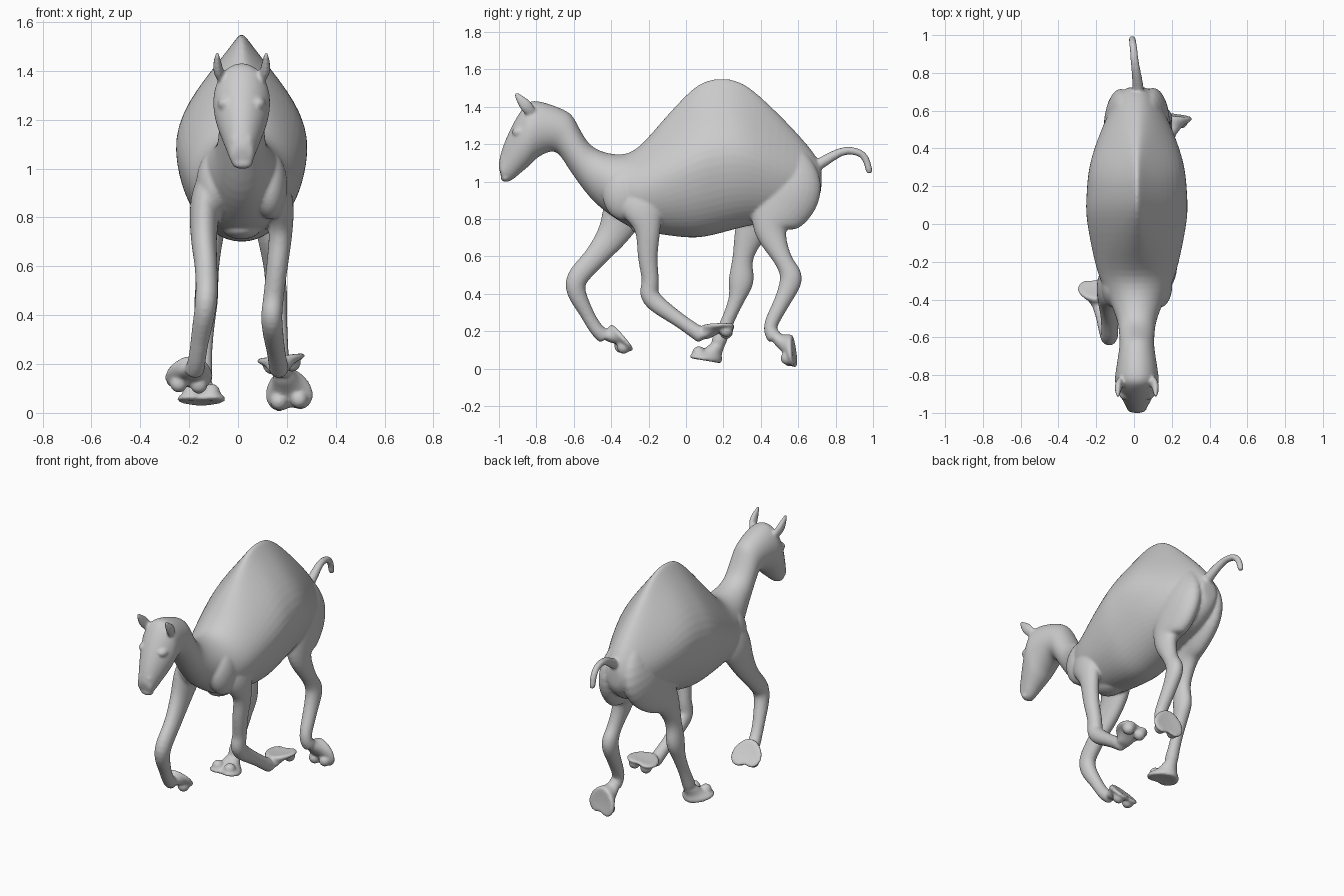
import bpy, bmesh, math
from mathutils import Vector as V, Matrix

if "Cube" in bpy.data.objects:
    bpy.data.objects.remove(bpy.data.objects["Cube"])

parts = []


def add(name, bm):
    """Turn a bmesh into a named, smoothed part."""
    bmesh.ops.recalc_face_normals(bm, faces=bm.faces)
    me = bpy.data.meshes.new(name)
    bm.to_mesh(me)
    bm.free()
    ob = bpy.data.objects.new(name, me)
    bpy.context.collection.objects.link(ob)
    ob.modifiers.new("subdivision", 'SUBSURF').levels = 1
    parts.append(ob)


def loft(name, rings):
    """Skin equal-length point rings and close both ends."""
    bm = bmesh.new()
    rows = [[bm.verts.new(p) for p in r] for r in rings]
    n = len(rows[0])
    for a, b in zip(rows, rows[1:]):
        for i in range(n):
            bm.faces.new((a[i], a[(i + 1) % n], b[(i + 1) % n], b[i]))
    bm.faces.new(rows[0])
    bm.faces.new(rows[-1])
    add(name, bm)


def spline(keys, steps=3):
    """Catmull-Rom through tuples of any length."""
    out = []
    for i in range(len(keys) - 1):
        a, b, c, d = (keys[min(max(i + o, 0), len(keys) - 1)] for o in (-1, 0, 1, 2))
        for j in range(steps):
            t = j / steps
            out.append([q + t / 2 * (r - p + t * (2 * p - 5 * q + 4 * r - s + t * (3 * (q - r) + s - p)))
                        for p, q, r, s in zip(a, b, c, d)])
    return out + [list(keys[-1])]


def circle(n):
    return [2 * math.pi * j / n - math.pi for j in range(n)]


def limb(name, keys, flat=1):
    """Tube through (x, y, z, radius); thick stretches are narrower sideways."""
    pts, rings = spline(keys), []
    for i, p in enumerate(pts):
        t = (V(pts[min(i + 1, len(pts) - 1)][:3]) - V(pts[max(i - 1, 0)][:3])).normalized()
        side = (V((1, 0, 0)) - t * t.x).normalized()
        deep, r = t.cross(side), p[3] * 1.03
        w = flat * min(r, .041 + .3 * (r - .04))
        rings.append([V(p[:3]) + side * w * math.cos(a) + deep * r * math.sin(a) for a in circle(14)])
    loft(name, rings)


def blob(name, loc, size):
    bm = bmesh.new()
    bmesh.ops.create_uvsphere(bm, u_segments=16, v_segments=10, radius=1,
                              matrix=Matrix.LocRotScale(V(loc), None, V(size)))
    add(name, bm)


def foot(name, ankle, sole, normal, toe):
    """Flared two-toed pad with toe knuckles; normal points out of the sole."""
    ankle, sole, nor = V(ankle), V(sole), V(normal).normalized()
    toe = (V(toe) - nor * V(toe).dot(nor)).normalized()
    lat, rings = nor.cross(toe), []
    for s, grow, lift in ((0, 0, 0), (.35, .15, 0), (.65, .45, .005), (.88, .85, .014),
                          (1, 1, .018), (1, 1, .002), (1, .8, 0), (1, .35, .004)):
        ring = []
        for a in circle(28):
            ca, sa = math.cos(a), math.sin(a)
            notch = 1 - .3 * math.exp(-(a / .3) ** 2)
            pad = (toe * .095 * ca + lat * (.098 + .02 * ca) * sa) * notch * grow
            stem = (toe * ca + lat * sa) * .038 * (1 - grow) * (s < 1)
            ring.append(ankle.lerp(sole, s) - nor * lift + pad + stem)
        rings.append(ring)
    loft(name, rings)
    for s in (-1, 1):
        blob(name + "_toe", sole - nor * .036 + toe * .035 + lat * s * .042, (.037, .037, .037))


# Torso, neck and head: (top y, top z, bottom y, bottom z, half width)
trunk = [(.725, 1.05, .725, .96, .04), (.70, 1.13, .69, .88, .085), (.58, 1.275, .56, .80, .16),
         (.40, 1.455, .38, .77, .232), (.28, 1.54, .27, .745, .26), (.16, 1.553, .16, .715, .27),
         (.04, 1.505, .04, .695, .272), (-.14, 1.31, -.13, .715, .24), (-.28, 1.16, -.26, .74, .205),
         (-.41, 1.15, -.36, .79, .155), (-.52, 1.20, -.505, .90, .103), (-.59, 1.325, -.635, 1.08, .093),
         (-.64, 1.38, -.70, 1.165, .095), (-.80, 1.435, -.79, 1.13, .115), (-.865, 1.405, -.83, 1.09, .115),
         (-.935, 1.29, -.89, 1.04, .086), (-.985, 1.17, -.94, 1.0, .058), (-1.005, 1.08, -.98, 1.0, .047)]
rings = []
for yt, zt, yb, zb, w in spline(trunk, 2):
    top, bot = V((.015, yt, zt)), V((.015, yb, zb))
    mid = (top + bot) / 2
    # the higher the hump, the sharper its ridge
    taper = min(max((zt - 1.1) * 1.9, 0), .8) if yt > -.45 else 0
    rings.append([mid + (top - mid) * math.sin(a)
                  + V((w * math.cos(a) * (1 - taper * max(math.sin(a), 0) ** 1.5), 0, 0)) for a in circle(28)])
loft("trunk", rings)

# Front legs: right folded back, left reaching forward
limb("front_leg_right", [(.10, -.28, 1.02, .10), (.16, -.24, .88, .12), (.175, -.205, .75, .07),
                         (.16, -.205, .6, .053), (.145, -.19, .47, .046), (.138, -.187, .375, .052),
                         (.155, -.03, .255, .038), (.17, .10, .165, .043)])
limb("front_leg_left", [(-.08, -.28, 1.02, .10), (-.13, -.32, .87, .12), (-.14, -.39, .72, .085),
                        (-.13, -.49, .59, .06), (-.13, -.595, .455, .057), (-.155, -.535, .305, .038),
                        (-.17, -.475, .205, .037), (-.18, -.43, .17, .042)])
foot("front_foot_right", (.168, .085, .155), (.175, .18, .235), (-.12, 0, 1), (0, 1, 0))
foot("front_foot_left", (-.178, -.45, .17), (-.2, -.335, .167), (-.1, .75, .62), (-.15, .62, -.75))

# Hind legs: right trailing, left stepping under the belly
limb("hind_leg_right", [(.05, .54, 1.2, .06), (.10, .56, 1.0, .172), (.115, .495, .85, .16),
                        (.13, .45, .74, .09), (.15, .52, .58, .048), (.155, .563, .485, .061),
                        (.16, .52, .37, .045), (.172, .45, .225, .037), (.185, .48, .16, .042)])
limb("hind_leg_left", [(-.02, .54, 1.2, .06), (-.07, .56, 1.0, .172), (-.09, .46, .86, .15),
                       (-.11, .36, .76, .10), (-.122, .305, .6, .055), (-.13, .295, .47, .068),
                       (-.135, .27, .37, .043), (-.14, .22, .25, .035), (-.145, .165, .12, .042)])
foot("hind_foot_right", (.18, .46, .17), (.21, .58, .09), (.15, 1, .1), (.1, .05, -1))
foot("hind_foot_left", (-.145, .18, .14), (-.15, .097, .042), (0, -.17, -1), (0, -1, .17))

# Tail
limb("tail", [(.02, .66, 1.06, .035), (.02, .74, 1.11, .029), (.005, .85, 1.165, .022),
              (-.005, .95, 1.14, .02), (-.01, .983, 1.04, .018)])

# Shoulders, ears, brows and nostrils, mirrored about the body's centre line
for s, side in ((1, "right"), (-1, "left")):
    blob("shoulder_" + side, (.015 + s * .115, -.33, .93), (.075, .12, .14))
    limb("ear_" + side, [(.015 + s * .08, -.82, 1.36, .025), (.015 + s * .098, -.86, 1.41, .034),
                         (.015 + s * .1, -.915, 1.475, .01)], .6)
    blob("brow_" + side, (.015 + s * .066, -.887, 1.265), (.034, .045, .03))
    blob("nostril_" + side, (.015 + s * .025, -.972, 1.11), (.025, .025, .035))

# Chest pad and lower lip
blob("chest_pad", (.015, -.2, .755), (.08, .10, .045))
blob("lower_lip", (.018, -.965, 1.02), (.045, .028, .022))

# Fuse all parts into one continuous skin
bpy.ops.object.select_all(action='DESELECT')
for ob in parts:
    ob.select_set(True)
bpy.context.view_layer.objects.active = parts[0]
bpy.ops.object.convert(target='MESH')
bpy.ops.object.join()
skin = bpy.context.view_layer.objects.active
skin.name = "camel_skin"
remesh = skin.modifiers.new("fuse", 'REMESH')
remesh.mode = 'VOXEL'
remesh.voxel_size = 0.008
remesh.use_smooth_shade = True
soften = skin.modifiers.new("soften", 'SMOOTH')
soften.factor = 0.5
soften.iterations = 6
